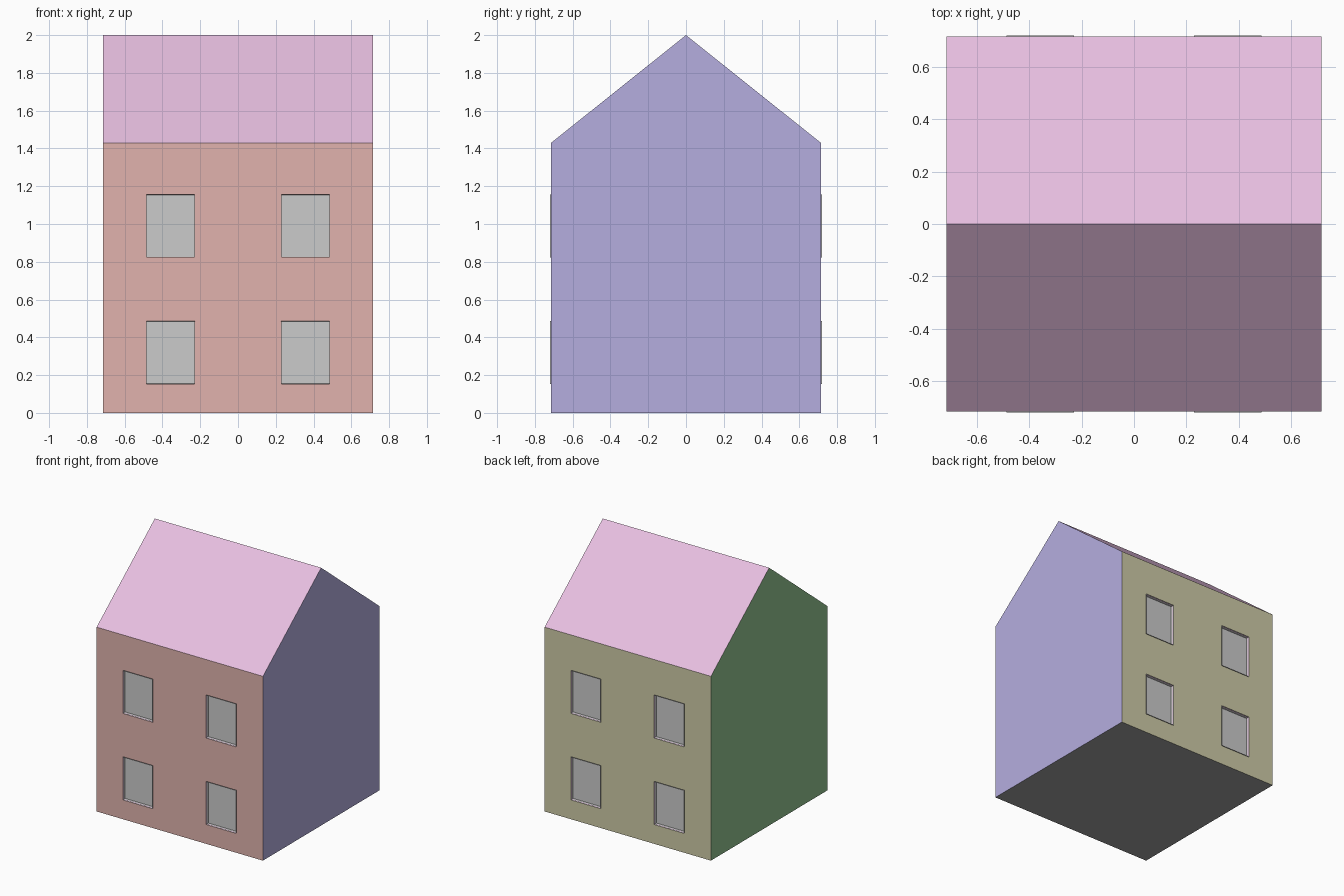
import bpy, bmesh

if "Cube" in bpy.data.objects:
    bpy.data.objects.remove(bpy.data.objects["Cube"])

H = 0.714              # half width of the house
EAVE, RIDGE = 1.43, 2.0
WX, WW, WH = 0.357, 0.257, 0.333   # window offset, width, height
OUT, PANE = 0.719, 0.69            # frame lip and recessed pane depth


def material(name, rgb):
    m = bpy.data.materials.new(name)
    m.diffuse_color = (*rgb, 1)
    m.use_nodes = True
    m.node_tree.nodes["Principled BSDF"].inputs["Base Color"].default_value = m.diffuse_color
    return m


def add_mesh(name, bm):
    me = bpy.data.meshes.new(name)
    bm.to_mesh(me)
    bm.free()
    ob = bpy.data.objects.new(name, me)
    bpy.context.collection.objects.link(ob)
    return ob


def box(bm, x, y, z, sx, sy, sz):
    vs = bmesh.ops.create_cube(bm, size=1)["verts"]
    for v in vs:
        v.co = (x + v.co.x * sx, y + v.co.y * sy, z + v.co.z * sz)
    return vs


spots = [(s, x, z) for s in (-1, 1) for x in (-WX, WX) for z in (0.319, 0.99)]

# House shell: gable profile extruded along x
bm = bmesh.new()
profile = [(-H, 0), (H, 0), (H, EAVE), (0, RIDGE), (-H, EAVE)]
gable = bm.faces.new([bm.verts.new((-H, y, z)) for y, z in profile])
new = bmesh.ops.extrude_face_region(bm, geom=[gable], use_keep_orig=True)["geom"]
bmesh.ops.translate(bm, vec=(2 * H, 0, 0),
                    verts=[g for g in new if isinstance(g, bmesh.types.BMVert)])
bmesh.ops.recalc_face_normals(bm, faces=bm.faces[:])
bm.normal_update()
for f in bm.faces:
    n = f.normal
    if n.z > 0.5:
        f.material_index = 0
    elif n.z < -0.5:
        f.material_index = 5
    elif n.y < -0.5:
        f.material_index = 1
    elif n.y > 0.5:
        f.material_index = 2
    else:
        f.material_index = 3 if n.x > 0 else 4
house = add_mesh("house_shell", bm)
for name, rgb in (("roof_pink", (0.8, 0.52, 0.75)), ("front_red", (0.75, 0.45, 0.42)),
                  ("back_olive", (0.62, 0.6, 0.39)), ("right_violet", (0.46, 0.42, 0.74)),
                  ("left_green", (0.29, 0.55, 0.28)), ("floor_grey", (0.35, 0.35, 0.35))):
    house.data.materials.append(material(name, rgb))

# Window openings cut into front and back walls
bm = bmesh.new()
for s, x, z in spots:
    box(bm, x, s * H, z, WW - 0.002, 2 * (H - PANE) + 0.002, WH - 0.002)
cutter = add_mesh("window_cutter", bm)
cutter.hide_render = True
cutter.hide_set(True)
mod = house.modifiers.new("openings", "BOOLEAN")
mod.operation, mod.object, mod.solver = "DIFFERENCE", cutter, "EXACT"

# Windows: recessed pane with a thin open-fronted surround
bm = bmesh.new()
for s, x, z in spots:
    vs = box(bm, x, s * (OUT + PANE) / 2, z, WW, OUT - PANE, WH)
    outer = [f for f in {f for v in vs for f in v.link_faces}
             if all(abs(v.co.y - s * OUT) < 1e-4 for v in f.verts)]
    bmesh.ops.inset_region(bm, faces=outer, thickness=0.003)
    bmesh.ops.translate(bm, verts=outer[0].verts[:], vec=(0, s * (PANE + 0.003 - OUT), 0))
add_mesh("windows", bm)
